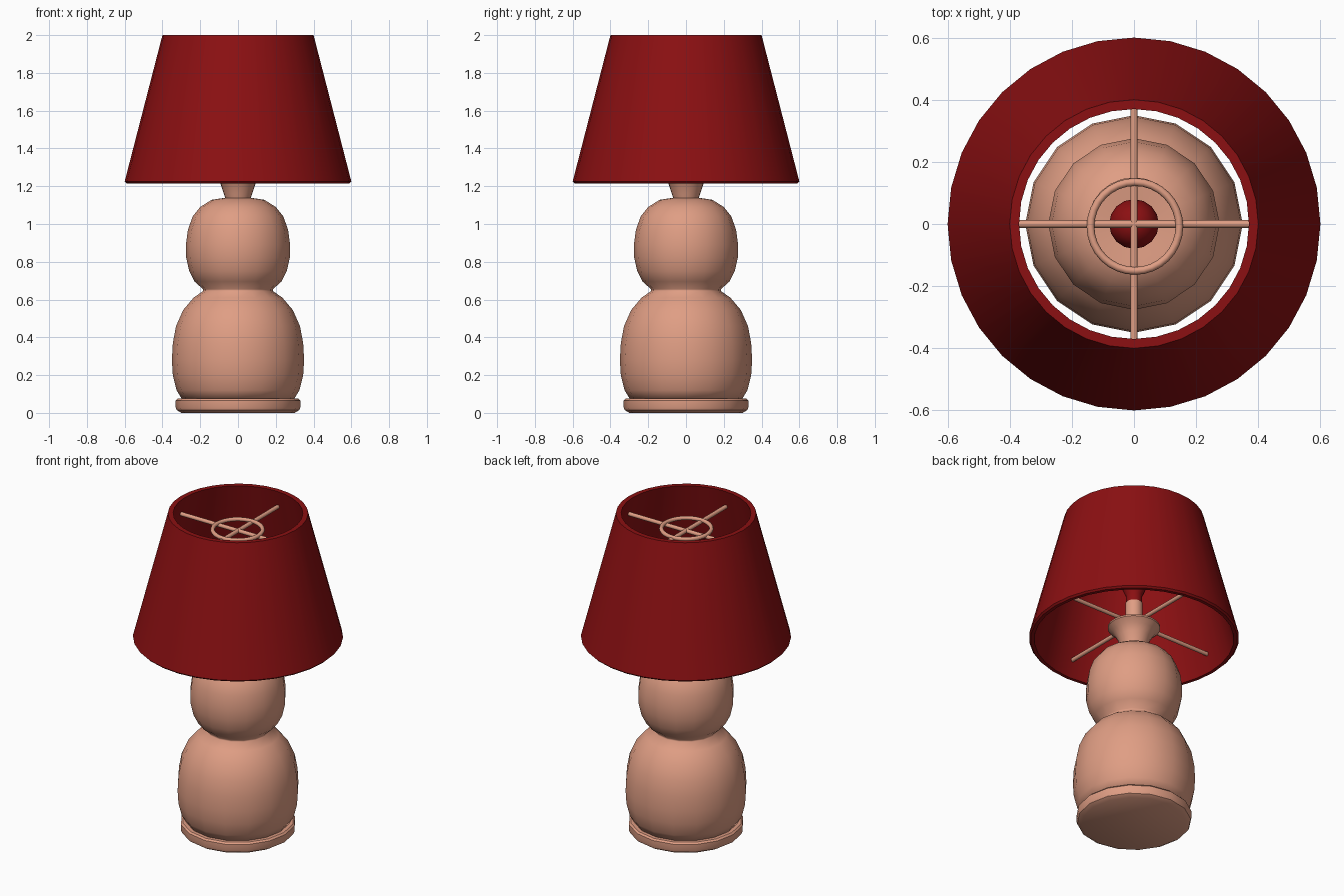
import bpy, bmesh, math
from mathutils import Vector

if "Cube" in bpy.data.objects:
    bpy.data.objects.remove(bpy.data.objects["Cube"])


def material(name, rgb):
    m = bpy.data.materials.new(name)
    m.diffuse_color = (*rgb, 1)
    m.use_nodes = True
    m.node_tree.nodes["Principled BSDF"].inputs["Base Color"].default_value = m.diffuse_color
    return m


CLAY = material("clay pink", (0.74, 0.34, 0.23))
RED = material("deep red", (0.26, 0.005, 0.006))


def finish(obj, mat, angle=40):
    obj.data.materials.clear()
    obj.data.materials.append(mat)
    bpy.ops.object.select_all(action='DESELECT')
    obj.select_set(True)
    bpy.context.view_layer.objects.active = obj
    bpy.ops.object.shade_smooth_by_angle(angle=math.radians(angle))
    return obj


def lathe(name, profile, sides, mat, closed=False, angle=40):
    """Spin (radius, z) points listed bottom to top on the outside."""
    bm = bmesh.new()
    rings = []
    for r, z in profile:
        rings.append([bm.verts.new((r * math.cos(2 * math.pi * i / sides),
                                    r * math.sin(2 * math.pi * i / sides), z))
                      for i in range(sides)])
    pairs = list(zip(rings, rings[1:]))
    if closed:
        pairs.append((rings[-1], rings[0]))
    else:
        bm.faces.new(rings[0][::-1])
        bm.faces.new(rings[-1])
    for a, b in pairs:
        for i in range(sides):
            j = (i + 1) % sides
            bm.faces.new((a[i], a[j], b[j], b[i]))
    bmesh.ops.recalc_face_normals(bm, faces=bm.faces)
    me = bpy.data.meshes.new(name)
    bm.to_mesh(me)
    bm.free()
    obj = bpy.data.objects.new(name, me)
    bpy.context.collection.objects.link(obj)
    return finish(obj, mat, angle)


def spider(name, z, half):
    """Two crossed rods holding the shade."""
    for axis, rot in (("x", (0, math.pi / 2, 0)), ("y", (math.pi / 2, 0, 0))):
        bpy.ops.mesh.primitive_cylinder_add(vertices=10, radius=0.0125, depth=2 * half,
                                            location=(0, 0, z), rotation=rot)
        obj = bpy.context.object
        obj.name = f"{name}_{axis}"
        finish(obj, CLAY)


# Foot disc
lathe("foot", [(0.30, 0.0), (0.325, 0.015), (0.33, 0.03), (0.33, 0.065), (0.32, 0.075)],
      16, CLAY)

# Double gourd body
lathe("body", [(0.295, 0.07), (0.325, 0.12), (0.345, 0.2), (0.35, 0.28), (0.345, 0.37),
               (0.328, 0.46), (0.29, 0.545), (0.235, 0.61), (0.185, 0.645), (0.185, 0.655),
               (0.23, 0.695), (0.258, 0.75), (0.274, 0.82), (0.276, 0.89), (0.265, 0.97),
               (0.24, 1.04), (0.2, 1.09), (0.14, 1.128), (0.06, 1.14)], 16, CLAY, angle=60)

# Flared neck cup and bulb socket
lathe("neck_cup", [(0.065, 1.13), (0.075, 1.16), (0.095, 1.22), (0.12, 1.26),
                   (0.15, 1.285), (0.15, 1.295), (0.13, 1.295), (0.05, 1.28)], 24, CLAY)
lathe("socket", [(0.05, 1.27), (0.05, 1.45)], 16, CLAY)

# Red bulb
lathe("bulb", [(0.045, 1.45), (0.047, 1.5), (0.065, 1.54), (0.078, 1.58), (0.08, 1.61),
               (0.073, 1.645), (0.052, 1.675), (0.02, 1.69)], 16, RED, angle=60)

# Hollow shade
lathe("shade", [(0.59, 1.215), (0.60, 1.225), (0.40, 2.0), (0.37, 2.0), (0.57, 1.215)],
      32, RED, closed=True, angle=35)

# Shade supports: lower cross, upper cross and ring
spider("lower_rod", 1.32, 0.55)
spider("upper_rod", 1.89, 0.395)
bpy.ops.mesh.primitive_torus_add(major_segments=32, minor_segments=8, major_radius=0.143,
                                 minor_radius=0.0125, location=(0.003, -0.008, 1.9))
bpy.context.object.name = "upper_ring"
finish(bpy.context.object, CLAY, 60)
